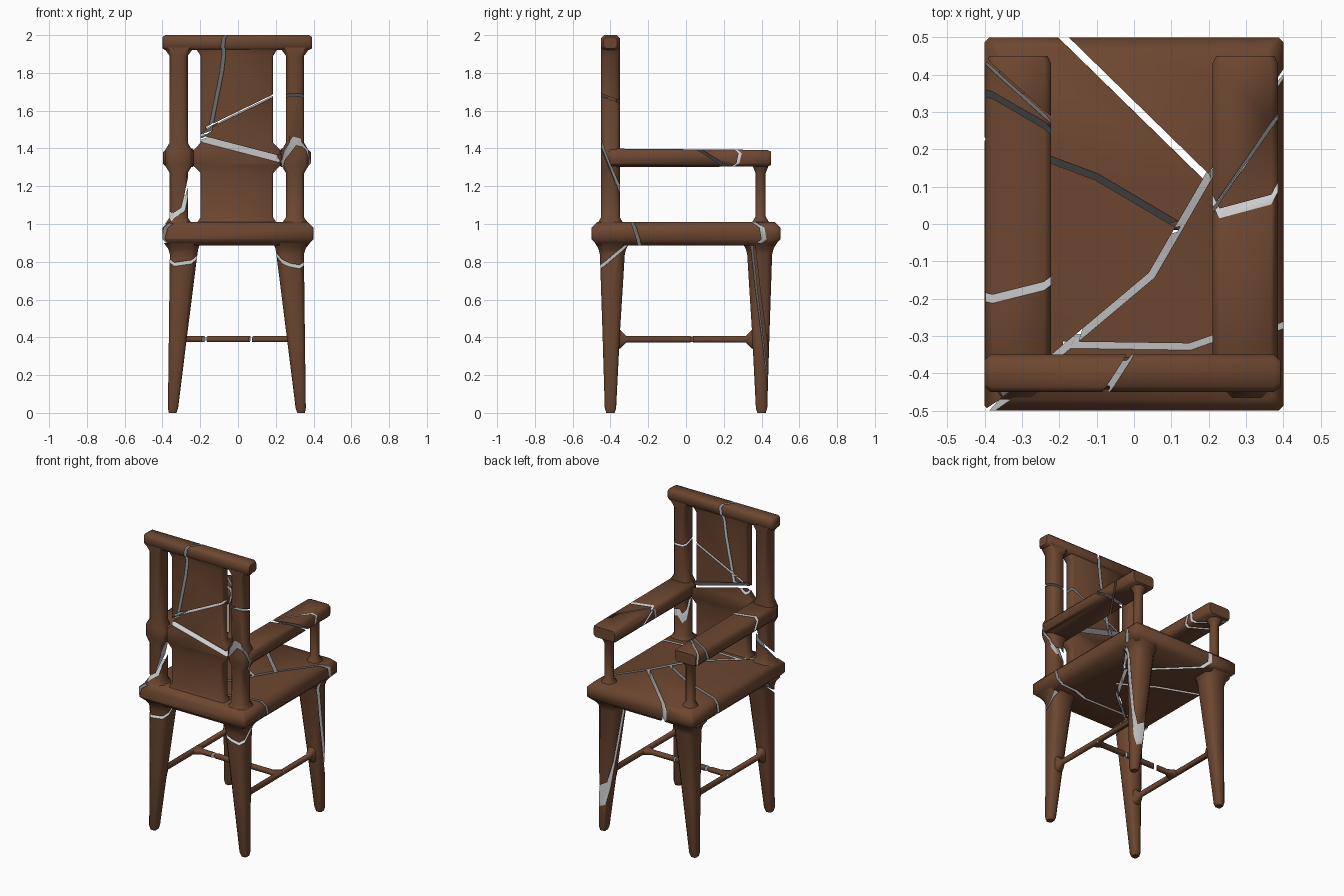
import bpy, bmesh, math
from mathutils import Vector

if "Cube" in bpy.data.objects:
    bpy.data.objects.remove(bpy.data.objects["Cube"])

wood = bpy.data.materials.new("wood")
wood.diffuse_color = (0.15, 0.062, 0.03, 1)
wood.use_nodes = True
wood.node_tree.nodes["Principled BSDF"].inputs["Base Color"].default_value = wood.diffuse_color
grey = bpy.data.materials.new("broken_inside")
grey.diffuse_color = (0.6, 0.6, 0.6, 1)
grey.use_nodes = True
grey.node_tree.nodes["Principled BSDF"].inputs["Base Color"].default_value = grey.diffuse_color
parts = {}


def put(axis, u, v, t):
    return {'x': (t, u, v), 'y': (u, t, v), 'z': (u, v, t)}[axis]


def make(name, rings, index):
    """Closed solid through a list of vertex rings."""
    bm = bmesh.new()
    rows = [[bm.verts.new(p) for p in ring] for ring in rings]
    n = len(rows[0])
    for r0, r1 in zip(rows, rows[1:]):
        for i in range(n):
            j = (i + 1) % n
            bm.faces.new((r0[i], r0[j], r1[j], r1[i]))
    bm.faces.new(rows[0])
    bm.faces.new(rows[-1])
    bmesh.ops.recalc_face_normals(bm, faces=bm.faces)
    for f in bm.faces:
        f.material_index = index
    me = bpy.data.meshes.new(name)
    bm.to_mesh(me)
    bm.free()
    me.materials.append(wood)
    me.materials.append(grey)
    ob = bpy.data.objects.new(name, me)
    bpy.context.collection.objects.link(ob)
    return ob


def loft(name, axis, stations, cham=0.4):
    """Chamfered rectangles (t, centre u, centre v, half u, half v) along an axis."""
    rings = []
    for t, cu, cv, hu, hv in stations:
        c = cham * min(hu, hv)
        a, b = hu - c, hv - c
        prof = [(hu, -b), (hu, b), (a, hv), (-a, hv), (-hu, b), (-hu, -b), (-a, -hv), (a, -hv)]
        rings.append([put(axis, cu + u, cv + v, t) for u, v in prof])
    parts[name] = make(name, rings, 0)


cutters = []


def crack(names, axis, pts, width, depth, skew):
    """Thin slanted slab along a polyline, cut out of the named parts."""
    P = [Vector(p) for p in pts]
    rings = []
    for i, p in enumerate(P):
        d0 = (p - P[max(i - 1, 0)]).normalized()
        d1 = (P[min(i + 1, len(P) - 1)] - p).normalized()
        d = (d0 + d1).normalized()
        k = max(d.dot(d1 if d1.length else d0), 0.5)
        n = Vector((-d.y, d.x)) * (width / 2 / k)
        s = Vector(skew)
        rings.append([put(axis, *q, t) for q, t in (
            (p + n, depth[0]), (p - n, depth[0]), (p - n + s, depth[1]), (p + n + s, depth[1]))])
    cut = make("crack_cutter", rings, 1)
    cut.hide_render = True
    cutters.append(cut)
    for nm in names:
        m = parts[nm].modifiers.new("crack", 'BOOLEAN')
        m.operation = 'DIFFERENCE'
        m.solver = 'EXACT'
        m.object = cut


# seat
loft("seat", 'z', [(0.885, 0, 0, .365, .465), (0.92, 0, 0, .4, .5),
                   (0.98, 0, 0, .4, .5), (1.01, 0, 0, .37, .47)], 0.03)

# parts that exist on both sides
for s, side in ((-1, "left"), (1, "right")):
    o = -0.006
    for d, end in ((-1, "front"), (1, "rear")):
        y = d * 0.4
        loft(f"{side}_{end}_leg", 'z', [
            (0, s * .34 + o, y, .02, .022), (.025, s * .338 + o, y, .027, .03),
            (.42, s * .311 + o, y * .99, .049, .046), (.84, s * .282 + o, y * .975, .073, .066),
            (.87, s * .284 + o, y * .975, .08, .074), (.9, s * .29 + o, y * .975, .097, .092)])
    x = s * .308 + o
    loft(f"{side}_back_post", 'z', [
        (1.0, x, -.4, .072, .07), (1.035, x, -.4, .048, .05), (1.27, x, -.4, .048, .05),
        (1.31, x, -.4, .072, .05), (1.39, x, -.4, .072, .05), (1.43, x, -.4, .048, .05),
        (1.89, x, -.4, .048, .05), (1.935, x, -.4, .08, .05)])
    x = s * .304 + o
    loft(f"{side}_armrest", 'y', [
        (-.43, x, 1.35, .07, .035), (-.4, x, 1.35, .088, .049),
        (.43, x, 1.348, .088, .044), (.45, x, 1.348, .078, .036)])
    loft(f"{side}_arm_post", 'z', [
        (1.0, x, .395, .05, .05), (1.04, x, .395, .027, .027),
        (1.27, x, .395, .027, .027), (1.315, x, .395, .05, .045)], 0.5)
    x = s * .312 + o
    loft(f"{side}_stretcher", 'y', [
        (-.39, x, .39, .035, .065), (-.35, x, .39, .03, .05), (-.315, x, .39, .016, .017),
        (.315, x, .39, .016, .017), (.35, x, .39, .03, .05), (.39, x, .39, .035, .065)], 0.5)

# middle stretcher joining the two side stretchers
loft("middle_stretcher", 'x', [
    (-.318, 0, .39, .05, .015), (-.26, 0, .39, .016, .016),
    (.25, 0, .39, .016, .016), (.306, 0, .39, .05, .015)], 0.5)

# back panel and top rail
loft("back_panel", 'z', [
    (1.0, -.006, -.4, .215, .045), (1.035, -.006, -.4, .192, .034), (1.27, -.006, -.4, .192, .034),
    (1.31, -.006, -.4, .23, .034), (1.39, -.006, -.4, .23, .034), (1.43, -.006, -.4, .192, .034),
    (1.89, -.006, -.4, .192, .034), (1.935, -.006, -.4, .22, .04)], 0.3)
loft("top_rail", 'x', [(-.4, -.4, 1.96, .036, .03), (-.385, -.4, 1.96, .05, .04),
                       (.375, -.4, 1.96, .05, .04), (.392, -.4, 1.96, .036, .03)])

# cracks through the back
B = (-.47, -.33)
crack(["back_panel", "top_rail"], 'y', [(-.08, 2.05), (-.11, 1.8), (-.17, 1.5), (-.26, 1.44)], .02, B, (.09, 0))
crack(["back_panel"], 'y', [(-.17, 1.5), (.2, 1.68)], .014, B, (0, .02))
crack(["right_back_post"], 'y', [(.2, 1.69), (.4, 1.69)], .014, B, (0, -.05))
crack(["back_panel"], 'y', [(-.25, 1.44), (.25, 1.31)], .035, B, (0, .1))
crack(["right_back_post", "right_armrest"], 'y', [(.2, 1.36), (.3, 1.49), (.42, 1.46)], .04, B, (0, -.35))
crack(["left_back_post"], 'y', [(-.25, 1.22), (-.29, 1.06), (-.42, .98)], .025, B, (0, .12))

# cracks through the seat
S = (1.03, .87)
crack(["seat"], 'z', [(-.42, -.54), (-.2, -.35), (.05, -.14), (.2, .12), (-.22, .53)], .02, S, (-.02, .02))
crack(["seat"], 'z', [(-.42, .25), (-.22, .175), (-.1, .13), (.12, 0)], .018, S, (0, -.03))
crack(["seat"], 'z', [(.2, .12), (.42, .42)], .015, S, (0, .03))
crack(["seat"], 'z', [(-.19, -.33), (.15, -.335), (.25, -.3), (.42, -.285)], .018, S, (0, .05))

# cracks through the legs and stretchers
L = (-.5, -.3)
crack(["left_front_leg"], 'y', [(-.42, .735), (-.18, .77)], .02, L, (0, .17))
crack(["right_front_leg"], 'y', [(.18, .79), (.27, .745), (.42, .715)], .02, L, (0, .17))
crack(["right_rear_leg"], 'x', [(.34, .92), (.37, .65), (.43, .2), (.45, .1)], .025, (.45, .15), (.03, 0))
crack(["middle_stretcher"], 'y', [(-.2, .34), (-.2, .44)], .025, (-.05, .05), (.06, 0))
crack(["middle_stretcher"], 'y', [(.05, .34), (.06, .44)], .018, (-.05, .05), (.03, 0))
crack(["left_stretcher", "right_stretcher"], 'x', [(.03, .34), (.03, .44)], .012, (-.4, .4), (0, 0))

# cracks through the armrests
A = (1.42, 1.28)
crack(["right_armrest"], 'z', [(.18, .005), (.23, -.01), (.42, .04)], .025, A, (0, .22))
crack(["right_armrest"], 'z', [(.18, .0), (.42, .345)], .009, A, (0, -.03))
crack(["left_armrest"], 'z', [(-.43, .385), (-.19, .245)], .016, A, (0, -.05))
crack(["left_armrest"], 'z', [(-.43, .46), (-.19, .245)], .014, A, (0, .02))
crack(["left_armrest"], 'z', [(-.43, -.225), (-.19, -.165)], .022, A, (0, .07))

# bake the cracks, drop the cutters and shade
dg = bpy.context.evaluated_depsgraph_get()
baked = {n: bpy.data.meshes.new_from_object(o.evaluated_get(dg)) for n, o in parts.items()}
for n, o in parts.items():
    o.modifiers.clear()
    o.data = baked[n]
for c in cutters:
    bpy.data.objects.remove(c)
bpy.ops.object.select_all(action='DESELECT')
for o in parts.values():
    o.select_set(True)
bpy.context.view_layer.objects.active = parts["seat"]
bpy.ops.object.shade_smooth_by_angle(angle=math.radians(50))
